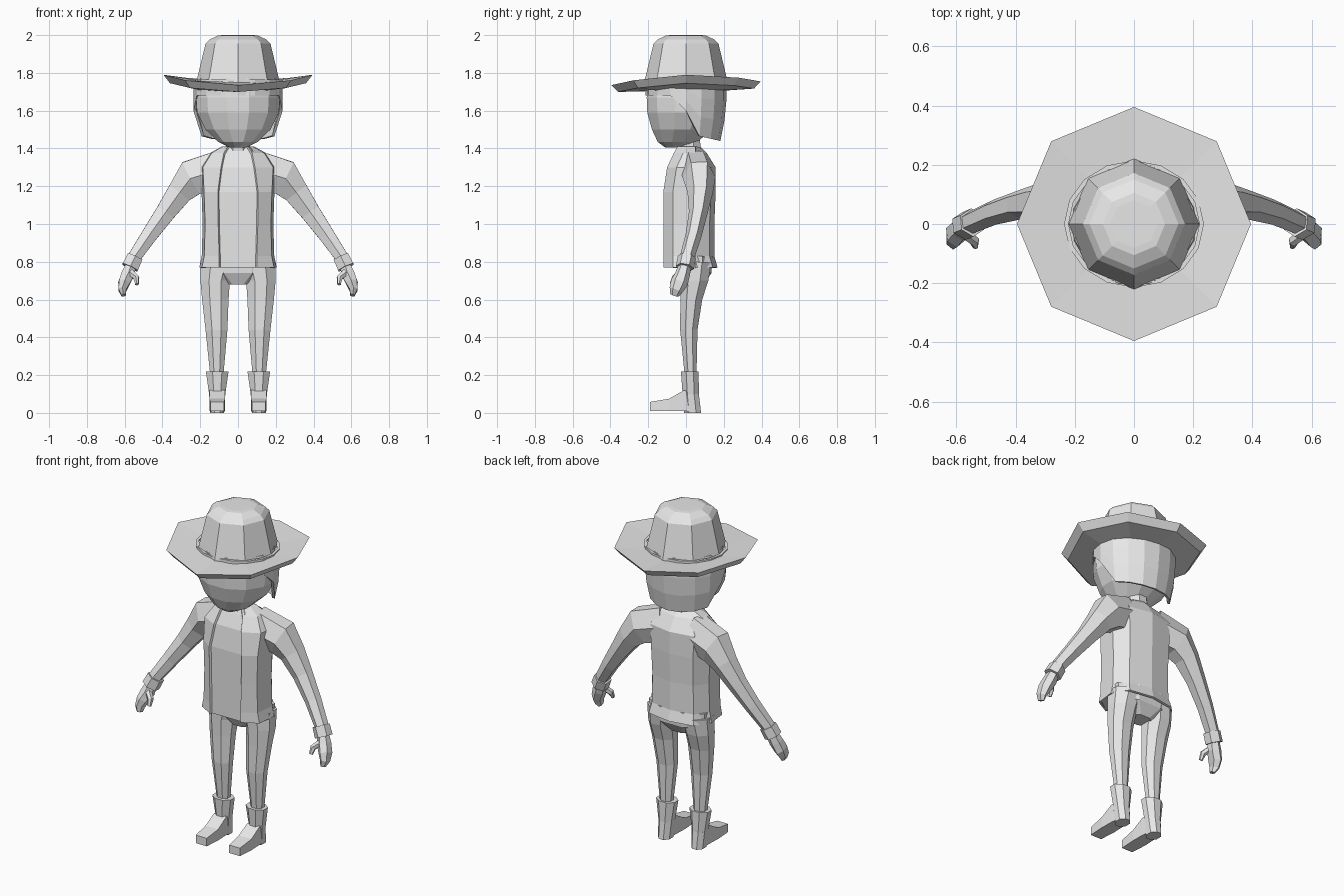
import bpy, bmesh
from math import cos, sin, pi
from mathutils import Vector

if "Cube" in bpy.data.objects:
    bpy.data.objects.remove(bpy.data.objects["Cube"])

grey = bpy.data.materials.new("plain grey")
grey.diffuse_color = (0.8, 0.8, 0.8, 1)
grey.use_nodes = True
grey.node_tree.nodes["Principled BSDF"].inputs["Base Color"].default_value = grey.diffuse_color


def skin(name, rings, closed=True, caps=True, loop=False, mirror=False, thick=0):
    """Bridge rings of points into one flat-shaded object."""
    bm = bmesh.new()
    vr = [[bm.verts.new(p) for p in r] for r in rings]
    n = len(vr[0])
    pairs = list(zip(vr, vr[1:])) + ([(vr[-1], vr[0])] if loop else [])
    for a, b in pairs:
        for i in range(n if closed else n - 1):
            j = (i + 1) % n
            bm.faces.new((a[i], a[j], b[j], b[i]))
    if caps:
        bm.faces.new(vr[0])
        bm.faces.new(vr[-1])
    bmesh.ops.recalc_face_normals(bm, faces=bm.faces[:])
    me = bpy.data.meshes.new(name)
    bm.to_mesh(me)
    bm.free()
    me.materials.append(grey)
    ob = bpy.data.objects.new(name, me)
    bpy.context.collection.objects.link(ob)
    if thick:
        m = ob.modifiers.new("thickness", 'SOLIDIFY')
        m.thickness = thick
        m.offset = -1
    if mirror:
        ob.modifiers.new("mirror", 'MIRROR').use_clip = False
    return ob


def tube(name, pts, n=8, axis=None, mirror=False):
    """Loft through (x, y, z, ru, rv) sections, along the path or a fixed axis."""
    rings = []
    for k, (x, y, z, ru, rv) in enumerate(pts):
        if axis:
            t = Vector(axis)
        else:
            t = (Vector(pts[min(k + 1, len(pts) - 1)][:3]) - Vector(pts[max(k - 1, 0)][:3])).normalized()
        u = Vector((0, 1, 0)).cross(t)
        u = u.normalized() if u.length > 0.01 else Vector((1, 0, 0))
        v = t.cross(u)
        s = 1 / cos(pi / n)
        rings.append([Vector((x, y, z)) + u * ru * s * cos(2 * pi * (i + .5) / n)
                      + v * rv * s * sin(2 * pi * (i + .5) / n) for i in range(n)])
    return skin(name, rings, mirror=mirror)


UP = (0, 0, 1)

# Boots: shaft and foot
tube("boot_shafts", [(.11, .035, 0, .037, .045), (.11, .025, .1, .043, .043),
                     (.11, .02, .22, .06, .047)], 8, UP, True)
tube("boot_feet", [(.11, .05, .055, .036, .05), (.11, -.01, .065, .04, .055),
                   (.11, -.09, .042, .042, .033), (.11, -.19, .034, .036, .024)],
     4, (0, -1, 0), True)

# Trousers
tube("legs", [(.112, .025, .18, .033, .03), (.114, .015, .44, .058, .046),
              (.12, .028, .6, .07, .058), (.121, .043, .7, .078, .075),
              (.105, .05, .8, .092, .085)], 8, UP, True)
tube("hips", [(0, .045, .68, .07, .05), (0, .05, .74, .18, .085),
              (0, .05, .83, .185, .09)], 8, UP)

# Torso: rows of z, half width, front y, back y, front edge x
rows = [(.77, .205, -.12, .167, .10), (.83, .192, -.12, .15, .10),
        (1.0, .187, -.12, .15, .105), (1.17, .193, -.12, .157, .107),
        (1.30, .20, -.10, .157, .09), (1.375, .15, -.065, .11, .075),
        (1.41, .085, -.045, .075, .055)]


def jacket_row(z, w, f, b, e):
    half = [(e, f), (w * .93, f + .05), (w, .05), (w * .72, b - .025)]
    pts = half + [(0, b)] + [(-x, y) for x, y in reversed(half)]
    return [(x, y, z) for x, y in pts]


def shirt_row(z, w, f, b, e):
    half = [(e + .01, f + .012), (w * .88, f + .065), (w * .93, .05), (w * .65, b - .04)]
    pts = half + [(-x, y) for x, y in reversed(half)]
    return [(x, y, z) for x, y in pts]


skin("jacket", [jacket_row(*r) for r in rows], closed=False, caps=False, thick=.012)
skin("shirt", [shirt_row(*r) for r in rows])

# Sleeves, cuffs and hands
tube("sleeves", [(.09, .05, 1.29, .10, .07), (.245, .07, 1.245, .095, .075),
                 (.31, .075, 1.165, .066, .058), (.385, .065, 1.06, .052, .043),
                 (.47, .04, .94, .042, .037), (.555, .003, .815, .034, .033)], 6, None, True)
tube("cuffs", [(.546, .005, .825, .042, .042), (.572, -.006, .77, .044, .042)], 6, None, True)
tube("hands", [(.56, 0, .80, .025, .028), (.583, -.018, .735, .034, .034),
               (.603, -.035, .69, .03, .04), (.612, -.052, .652, .021, .032),
               (.606, -.062, .622, .011, .02)], 6, None, True)
tube("thumbs", [(.572, -.03, .745, .018, .018), (.538, -.058, .715, .015, .016),
                (.535, -.075, .68, .009, .01)], 6, None, True)

# Neck and head
tube("neck", [(0, .02, 1.36, .065, .065), (0, .01, 1.47, .06, .06)], 8, UP)
tube("head", [(0, -.05, 1.405, .045, .06), (0, -.045, 1.435, .105, .105),
              (0, -.02, 1.5, .172, .16), (0, -.005, 1.59, .217, .2),
              (0, -.005, 1.67, .222, .203), (0, 0, 1.77, .2, .2)], 12, UP)


# Hair: low at the back, short at the sides, a fringe in front
def hair_edge(s):
    if s > .3:
        return 1.48 - .04 * s
    return 1.60 if s > -.2 else 1.68


def hair_point(i, k):
    a = 2 * pi * i / 16
    s = sin(a)
    z = 1.765 + (hair_edge(s) - 1.765) * k / 3
    r = .236 - max(0, 1.6 - z) * .2
    return (r * cos(a), (r - .022) * s, z)


skin("hair", [[hair_point(i, k) for i in range(16)] for k in range(4)],
     caps=False, thick=.015)


# Hat: eight-sided crown and a brim raised at both sides
def octagon(r, z, bend=0):
    out = []
    for i in range(8):
        x, y = r * cos(pi * i / 4), r * sin(pi * i / 4)
        out.append((x, y, z + bend * ((x / .395) ** 2 * .045 + y * .025)))
    return out


skin("hat_crown", [octagon(.222, 1.72), octagon(.22, 1.755), octagon(.172, 1.955),
                   octagon(.15, 1.977), octagon(.105, 1.998), octagon(.08, 2.0)])
skin("hat_brim", [octagon(.19, 1.705), octagon(.36, 1.708, 1),
                  octagon(.395, 1.745, 1), octagon(.2, 1.75)], caps=False, loop=True)
